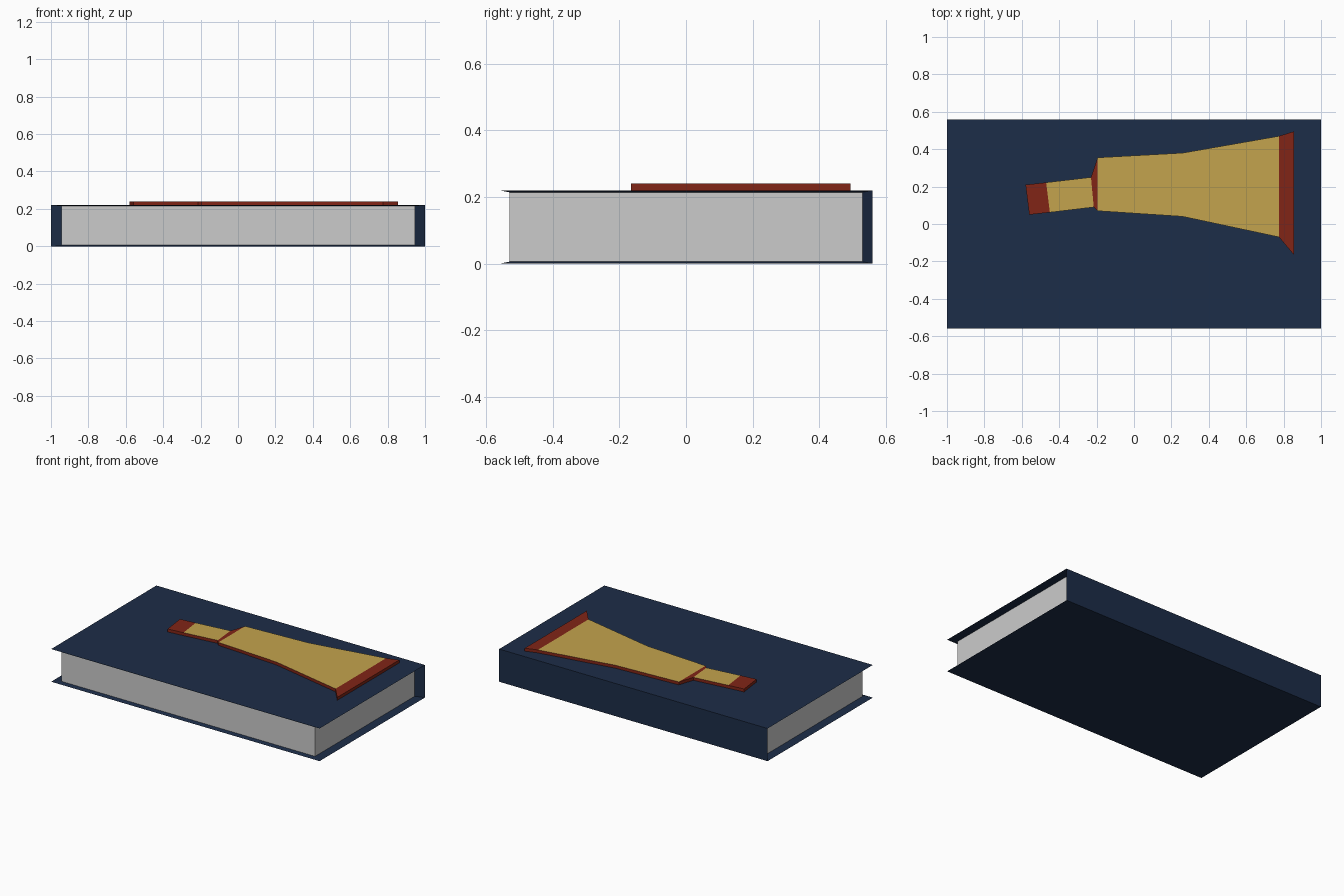
import bpy, bmesh
from mathutils import Matrix, Vector

if "Cube" in bpy.data.objects:
    bpy.data.objects.remove(bpy.data.objects["Cube"])

W, D, H = 2.0, 1.12, 0.22          # cover size
PW, PD, PH = 1.89, 1.06, 0.208     # page block size


def material(name, color):
    m = bpy.data.materials.new(name)
    m.diffuse_color = (*color, 1)
    m.use_nodes = True
    m.node_tree.nodes["Principled BSDF"].inputs["Base Color"].default_value = m.diffuse_color
    return m


def finish(name, bm, mats=()):
    bmesh.ops.recalc_face_normals(bm, faces=bm.faces)
    mesh = bpy.data.meshes.new(name)
    bm.to_mesh(mesh)
    bm.free()
    for m in mats:
        mesh.materials.append(m)
    ob = bpy.data.objects.new(name, mesh)
    bpy.context.collection.objects.link(ob)
    return ob


def box(w, d, h):
    bm = bmesh.new()
    bmesh.ops.create_cube(bm, size=1, matrix=Matrix.Translation((0, 0, H / 2))
                          @ Matrix.Diagonal((w, d, h, 1)))
    bm.normal_update()
    return bm


def is_open(f):
    # front, left and right sides of the book
    return f.normal.y < -0.5 or abs(f.normal.x) > 0.5


navy = material("navy", (0.012, 0.026, 0.065))
red = material("dark_red", (0.22, 0.018, 0.008))
gold = material("gold", (0.55, 0.37, 0.075))

# Cover: top, back spine and bottom, with a rim tapering in to the pages
bm = box(W, D, H)
bmesh.ops.delete(bm, geom=[f for f in bm.faces if is_open(f)], context='FACES')
rim = [e for e in bm.edges if e.is_boundary]
new = bmesh.ops.extrude_edge_only(bm, edges=rim)["geom"]
bmesh.ops.scale(bm, vec=Vector((PW / W, PD / D, PH / H)),
                space=Matrix.Translation((0, 0, -H / 2)),
                verts=[v for v in new if isinstance(v, bmesh.types.BMVert)])
finish("cover", bm, [navy])

# Pages: the three visible sides of the block
bm = box(PW, PD, PH)
bmesh.ops.delete(bm, geom=[f for f in bm.faces if not is_open(f)], context='FACES')
finish("pages", bm)

# Raised brush shape: cross-lines (x, y upper, x, y lower) along its length
sections = [(-0.58, 0.21, -0.56, 0.05), (-0.47, 0.222, -0.45, 0.062),
            (-0.23, 0.25, -0.215, 0.09), (-0.195, 0.355, -0.195, 0.07),
            (0.26, 0.38, 0.26, 0.04), (0.775, 0.47, 0.775, -0.07),
            (0.855, 0.495, 0.855, -0.165)]
gold_segments = {1, 3, 4}
bm = bmesh.new()
pairs = [(bm.verts.new((a, b, H)), bm.verts.new((c, d, H))) for a, b, c, d in sections]
for (a, b), (c, d) in zip(pairs, pairs[1:]):
    bm.faces.new((a, b, d, c))
bm.faces.ensure_lookup_table()
top = bmesh.ops.extrude_face_region(bm, geom=bm.faces[:], use_keep_orig=True)["geom"]
bmesh.ops.translate(bm, vec=(0, 0, 0.02),
                    verts=[g for g in top if isinstance(g, bmesh.types.BMVert)])
caps = sorted((g for g in top if isinstance(g, bmesh.types.BMFace)),
              key=lambda f: f.calc_center_median().x)
for i, f in enumerate(caps):
    f.material_index = int(i in gold_segments)
finish("cover_emblem", bm, [red, gold])
